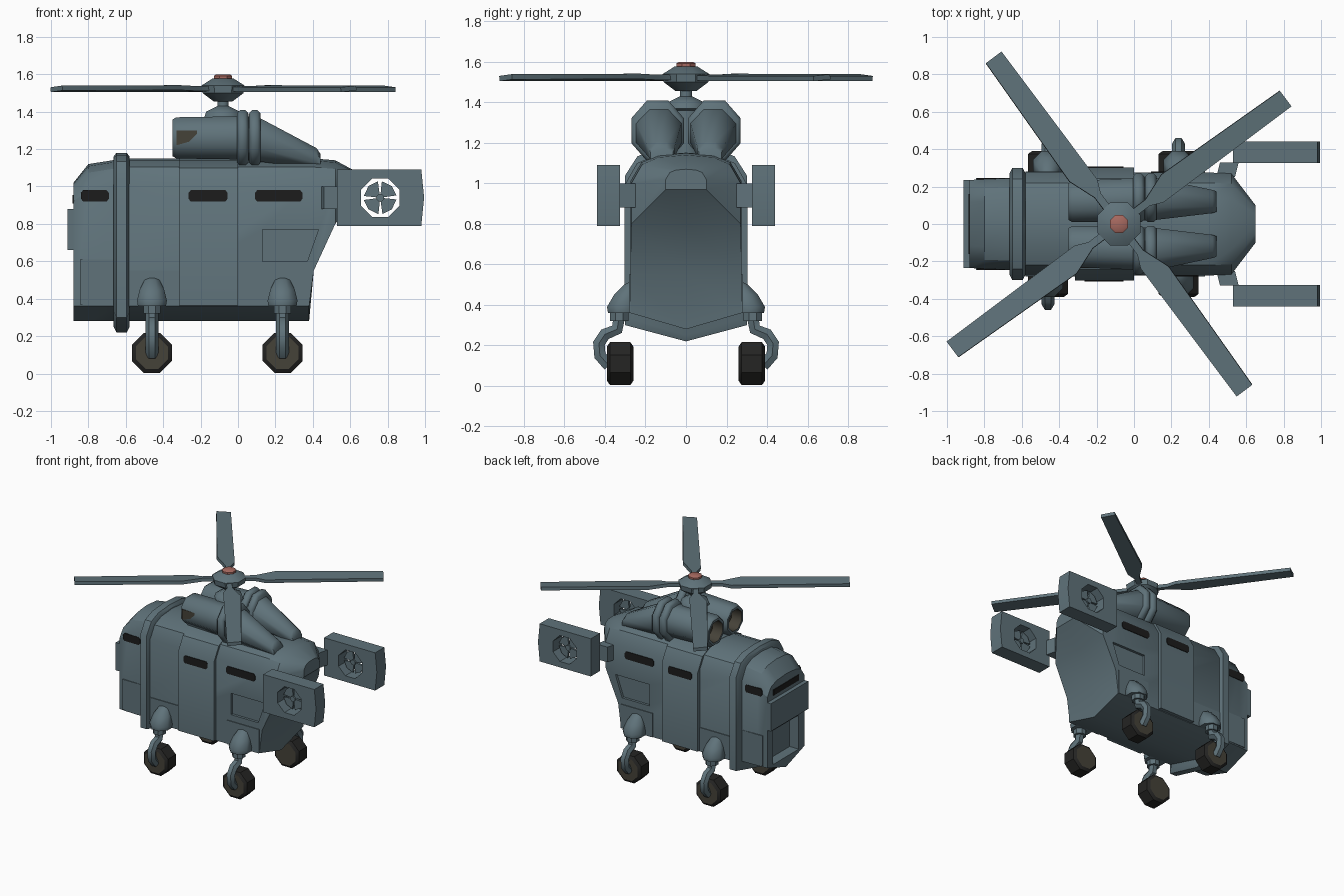
import bpy
import bmesh
from math import cos, sin, pi, radians
from mathutils import Vector, Matrix

cube = bpy.data.objects.get("Cube")
if cube:
    bpy.data.objects.remove(cube, do_unlink=True)


def material(name, r, g, b):
    m = bpy.data.materials.new(name)
    m.use_nodes = True
    m.diffuse_color = (r, g, b, 1)
    bsdf = next(n for n in m.node_tree.nodes if n.type == "BSDF_PRINCIPLED")
    bsdf.inputs["Base Color"].default_value = (r, g, b, 1)
    bsdf.inputs["Roughness"].default_value = 0.8
    return m


SLATE = material("slate blue paint", 0.115, 0.17, 0.195)
BLACK = material("dark glass", 0.012, 0.012, 0.012)
TYRE = material("tyre rubber", 0.018, 0.018, 0.017)
BROWN = material("worn brown", 0.06, 0.054, 0.04)
CORAL = material("coral cap", 0.38, 0.14, 0.115)


def finish(name, mesh, mat, angle=35):
    mesh.materials.append(mat)
    mesh.polygons.foreach_set("use_smooth", [True] * len(mesh.polygons))
    mesh.set_sharp_from_angle(angle=radians(angle))
    ob = bpy.data.objects.new(name, mesh)
    bpy.context.collection.objects.link(ob)
    return ob


def loft(name, rings, mat=SLATE, angle=35):
    """Skin equal-length rings of points and cap both ends."""
    bm = bmesh.new()
    vs = [[bm.verts.new(p) for p in ring] for ring in rings]
    n = len(rings[0])
    for a, b in zip(vs, vs[1:]):
        for i in range(n):
            j = (i + 1) % n
            bm.faces.new((a[i], a[j], b[j], b[i]))
    bm.faces.new(vs[0])
    bm.faces.new(vs[-1])
    bmesh.ops.recalc_face_normals(bm, faces=bm.faces)
    mesh = bpy.data.meshes.new(name)
    bm.to_mesh(mesh)
    bm.free()
    return finish(name, mesh, mat, angle)


def prism(name, xz, y0, y1, mat=SLATE):
    return loft(name, [[(x, y, z) for x, z in xz] for y in (y0, y1)], mat)


def box(name, x0, x1, y0, y1, z0, z1, mat=SLATE):
    return prism(name, [(x0, z0), (x1, z0), (x1, z1), (x0, z1)], y0, y1, mat)


def circle(axis, centre, ru, rv, n=8):
    """Regular polygon with flat sides facing the axes."""
    u, v = {"x": ((0, 1, 0), (0, 0, 1)), "y": ((1, 0, 0), (0, 0, 1)),
            "z": ((1, 0, 0), (0, 1, 0))}[axis]
    k = 1 / cos(pi / n)
    angles = [(i + 0.5) * 2 * pi / n for i in range(n)]
    return [Vector(centre) + Vector(u) * ru * k * cos(a) + Vector(v) * rv * k * sin(a)
            for a in angles]


def lathe(name, x, y, profile, mat=SLATE, n=8, angle=35):
    return loft(name, [circle("z", (x, y, z), r, r, n) for r, z in profile], mat, angle)


def cut(target, cutter):
    mod = target.modifiers.new("cut", "BOOLEAN")
    mod.operation, mod.object, mod.solver = "DIFFERENCE", cutter, "EXACT"
    deps = bpy.context.evaluated_depsgraph_get()
    target.data = bpy.data.meshes.new_from_object(target.evaluated_get(deps))
    target.modifiers.clear()
    bpy.data.objects.remove(cutter, do_unlink=True)
    target.data.set_sharp_from_angle(angle=radians(35))


def section(x, w, top, bottom, drop=0.14, low=0.08):
    """Hull cross-section with a rounded roof and a shallow keel."""
    half = [(0.5 * w, top - 0.08 * drop), (0.8 * w, top - 0.33 * drop),
            (w, top - drop), (w, bottom + low)]
    left = [(x, y, z) for y, z in half]
    right = [(x, -y, z) for y, z in reversed(half)]
    return [(x, 0, top)] + left + [(x, 0, bottom)] + right


# Hull with tapered tail
hull = loft("hull", [
    section(-0.88, 0.235, 1.02, 0.28, 0.1), section(-0.8, 0.24, 1.12, 0.28),
    section(-0.64, 0.245, 1.145, 0.28), section(-0.6, 0.275, 1.15, 0.28),
    section(0.38, 0.275, 1.15, 0.28), section(0.405, 0.275, 1.15, 0.55, low=0),
    section(0.52, 0.27, 1.14, 0.8, low=0), section(0.65, 0.1, 1.07, 0.97, 0.05, 0)])
cut(hull, box("nose_recess_cutter", -0.95, -0.8, -0.16, 0.16, 0.36, 0.63))
for s in (1, -1):
    hatch = [(0.13, 0.77), (0.43, 0.77), (0.37, 0.6), (0.13, 0.6)]
    cut(hull, prism("hatch_cutter", hatch, s * 0.255, s * 0.4))

# Raised hoop and wide middle band
loft("front_hoop", [section(-0.665, 0.27, 1.16, 0.25), section(-0.65, 0.3, 1.18, 0.22),
                    section(-0.595, 0.3, 1.18, 0.22), section(-0.58, 0.27, 1.16, 0.25)])
loft("middle_band", [section(x, 0.303, 1.152, 0.365, 0.16, 0) for x in (-0.315, 0)])

# Nose visor and window
box("nose_visor", -0.912, -0.86, -0.235, 0.235, 0.66, 0.88)
box("nose_window", -0.885, -0.877, -0.16, 0.16, 0.91, 0.955, BLACK)


def fan(s):
    """Square housing with a through hole and four broad blades."""
    shape = [(0.53, 0.79), (0.98, 0.79), (0.995, 0.94), (0.98, 1.09), (0.53, 1.09)]
    house = prism("fan_housing", shape, s * 0.325, s * 0.44)
    c = (0.76, s * 0.38, 0.94)
    cut(house, loft("hole_cutter", [circle("y", (c[0], s * y, c[2]), 0.103, 0.103)
                                    for y in (0.3, 0.46)]))
    for k in range(4):
        angles = [k * pi / 2 + radians(a) for a in (8, 45, 84)]
        pts = [(c[0], c[2])] + [(c[0] + 0.088 * cos(a), c[2] + 0.088 * sin(a)) for a in angles]
        prism("fan_blade", pts, c[1] - 0.008, c[1] + 0.008)
    loft("fan_hub", [circle("y", (c[0], c[1] + d, c[2]), 0.02, 0.02) for d in (-0.02, 0.02)])
    loft("fan_arm", [[(0.44, s * 0.25, 0.88), (0.54, s * 0.25, 0.88),
                      (0.54, s * 0.25, 1.0), (0.44, s * 0.25, 1.0)],
                     [(0.46, s * 0.33, 0.88), (0.56, s * 0.33, 0.88),
                      (0.56, s * 0.33, 1.0), (0.46, s * 0.33, 1.0)]])


def engine(s):
    """Pod with an open intake, tapering to the rear."""
    rows = [(-0.26, 0.12, 1.26, 0.08, 0.08), (-0.35, 0.12, 1.26, 0.08, 0.08),
            (-0.35, 0.12, 1.26, 0.098, 0.098), (-0.33, 0.12, 1.26, 0.11, 0.11),
            (0.0, 0.13, 1.26, 0.115, 0.115), (0.1, 0.135, 1.255, 0.115, 0.12),
            (0.42, 0.12, 1.15, 0.062, 0.055), (0.44, 0.12, 1.135, 0.055, 0.04)]
    pod = loft("engine_pod", [circle("x", (x, s * y, z), ry, rz)
                              for x, y, z, ry, rz in rows], angle=50)
    pod.data.materials.append(BROWN)
    for f in pod.data.polygons:
        d = f.center - Vector((f.center.x, s * 0.12, 1.26))
        if f.center.x < -0.2 and d.length < 0.0815:
            f.material_index = 1
    for x in (0.025, 0.09):
        loft("engine_hoop", [circle("x", (x + dx, s * 0.14, 1.26), r, r * 1.14)
                             for dx, r in ((-0.03, 0.115), (-0.015, 0.13),
                                           (0.015, 0.13), (0.03, 0.115))], angle=50)


def landing_leg(x, s):
    """Fairing, collar, bent pipe and wheel."""
    loft("leg_fairing", [circle("z", (x, s * y, z), r, r) for y, z, r in
                         ((0.31, 0.36, 0.075), (0.31, 0.39, 0.08),
                          (0.29, 0.45, 0.065), (0.265, 0.5, 0.04), (0.255, 0.515, 0.02))],
         angle=50)
    lathe("leg_collar", x, s * 0.33, [(0.045, 0.32), (0.045, 0.37)])
    curve = bpy.data.curves.new("leg_pipe_path", "CURVE")
    curve.dimensions = "3D"
    curve.bevel_depth, curve.bevel_resolution, curve.use_fill_caps = 0.034, 1, True
    path = [(0.33, 0.34), (0.34, 0.28), (0.4, 0.255), (0.43, 0.21), (0.425, 0.15), (0.38, 0.1)]
    spline = curve.splines.new("POLY")
    spline.points.add(len(path) - 1)
    for p, (y, z) in zip(spline.points, path):
        p.co = (x, s * y, z, 1)
    temp = bpy.data.objects.new("pipe_helper", curve)
    bpy.context.collection.objects.link(temp)
    deps = bpy.context.evaluated_depsgraph_get()
    mesh = bpy.data.meshes.new_from_object(temp.evaluated_get(deps))
    bpy.data.objects.remove(temp, do_unlink=True)
    finish("leg_pipe", mesh, SLATE, 50)
    wheel = loft("wheel", [circle("y", (x, s * y, 0.11), r, r) for y, r in
                           ((0.26, 0.085), (0.275, 0.106), (0.375, 0.106), (0.39, 0.085))], TYRE)
    wheel.data.materials.append(BROWN)
    for f in wheel.data.polygons:
        f.material_index = int(abs(f.normal.y) > 0.9)


for s in (1, -1):
    fan(s)
    engine(s)
    for x in (-0.46, 0.238):
        landing_leg(x, s)
    # Side windows
    for x0, x1, y in ((-0.84, -0.69, 0.242), (-0.265, -0.055, 0.304), (0.09, 0.345, 0.276)):
        e = 0.012
        pane = [(x0 + e, 0.92), (x1 - e, 0.92), (x1, 0.935), (x1, 0.965),
                (x1 - e, 0.98), (x0 + e, 0.98), (x0, 0.965), (x0, 0.935)]
        prism("side_window", pane, s * (y - 0.005), s * (y + 0.004), BLACK)
    # Lower side plates
    for x0, x1, z0, z1, y in ((-0.845, -0.665, 0.37, 0.61, 0.24),
                              (-0.58, -0.315, 0.36, 0.55, 0.275), (0.1, 0.38, 0.36, 0.55, 0.275)):
        box("lower_plate", x0, x1, s * (y - 0.003), s * (y + 0.006), z0, z1)

# Worn patch beside the right intake
prism("worn_patch", [(-0.33, 1.22), (-0.33, 1.3), (-0.2, 1.3), (-0.26, 1.24)],
      -0.228, -0.235, BROWN)

# Rotor mast, hub and cap
HUB = -0.08
lathe("rotor_mast", HUB, 0, [(0.07, 1.1), (0.07, 1.36), (0.1, 1.37), (0.09, 1.4),
                             (0.05, 1.42), (0.03, 1.43), (0.03, 1.47)], angle=50)
lathe("rotor_hub", HUB, 0, [(0.05, 1.455), (0.11, 1.5), (0.115, 1.54), (0.055, 1.578)])
lathe("rotor_cap", HUB, 0, [(0.048, 1.57), (0.048, 1.592), (0.035, 1.6)], CORAL)

# Rotor blades
plan = [(0.09, -0.02), (0.19, -0.02), (0.26, -0.05), (1.115, -0.052),
        (1.115, 0.052), (0.34, 0.076), (0.19, 0.02), (0.09, 0.02)]
for k in range(4):
    turn = (Matrix.Translation((HUB, 0, 1.522)) @ Matrix.Rotation(radians(37 + 90 * k), 4, "Z")
            @ Matrix.Rotation(radians(5), 4, "X"))
    loft("rotor_blade", [[turn @ Vector((x, y, z)) for x, y in plan] for z in (-0.013, 0.013)])
